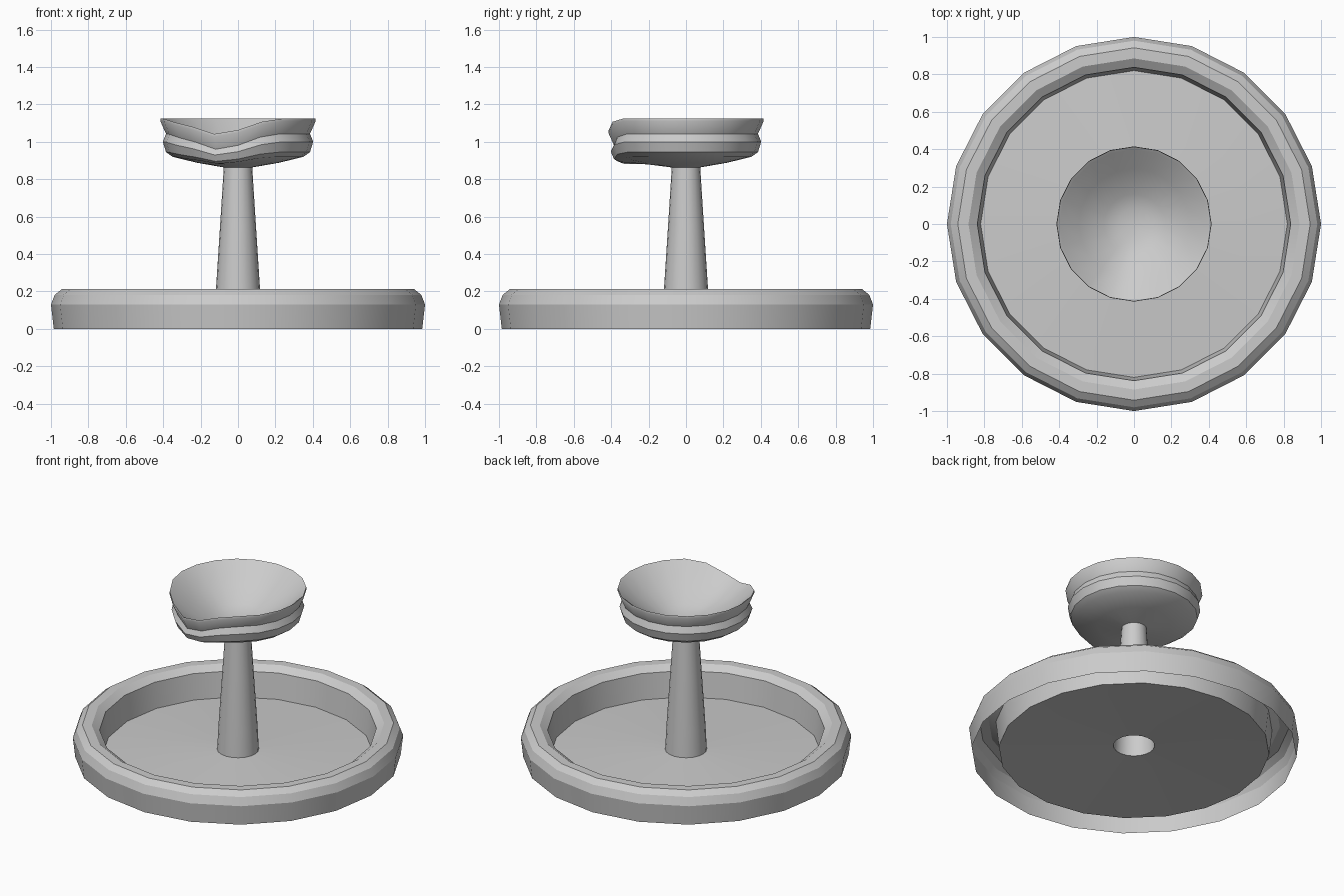
import bpy, bmesh
from math import sin, cos, pi, radians

if "Cube" in bpy.data.objects:
    bpy.data.objects.remove(bpy.data.objects["Cube"])

SIDES = 20


def lathe(name, profile, dip=None, smooth=28):
    """Revolve (radius, z[, dip weight]) points; dip maps ring index to a height drop."""
    bm = bmesh.new()
    rings = []
    for r, z, *w in profile:
        if r == 0:
            rings.append([bm.verts.new((0, 0, z))] * SIDES)
            continue
        ring = []
        for i in range(SIDES):
            a = 2 * pi * i / SIDES
            drop = dip.get(i, 0) * w[0] if dip else 0
            ring.append(bm.verts.new((r * cos(a), r * sin(a), z - drop)))
        rings.append(ring)
    for lo, hi in zip(rings, rings[1:]):
        for i in range(SIDES):
            j = (i + 1) % SIDES
            quad = list(dict.fromkeys([lo[i], lo[j], hi[j], hi[i]]))
            bm.faces.new(quad)
    mesh = bpy.data.meshes.new(name)
    bm.to_mesh(mesh)
    bm.free()
    ob = bpy.data.objects.new(name, mesh)
    bpy.context.collection.objects.link(ob)
    bpy.ops.object.select_all(action='DESELECT')
    ob.select_set(True)
    bpy.context.view_layer.objects.active = ob
    bpy.ops.object.shade_smooth_by_angle(angle=radians(smooth))
    return ob


# Wide basin: open-bottomed shell with a gently raised floor
lathe("basin", [(0.985, 0), (1.0, 0.13), (0.98, 0.182), (0.942, 0.212),
                (0.885, 0.212), (0.838, 0.18), (0.82, 0.012), (0.125, 0.046)], smooth=20)

# Hollow tapered column
lathe("column", [(0.126, 0.046), (0.118, 0.21), (0.096, 0.55), (0.075, 0.88)])

# Upper bowl with a pouring lip towards the front left
lip = {11: 0.003, 12: 0.022, 13: 0.045, 14: 0.083, 15: 0.062, 16: 0.018}
lathe("upper_bowl", [(0.07, 0.862, 0), (0.22, 0.888, 0.1), (0.35, 0.92, 0.45),
                     (0.385, 0.945, 0.6), (0.402, 1.0, 0.85), (0.385, 1.043, 1),
                     (0.415, 1.11, 1), (0.413, 1.125, 1), (0.398, 1.115, 1),
                     (0.295, 1.02, 0.6), (0.16, 0.94, 0.15), (0.085, 0.91, 0),
                     (0, 0.91, 0)], dip=lip, smooth=35)
